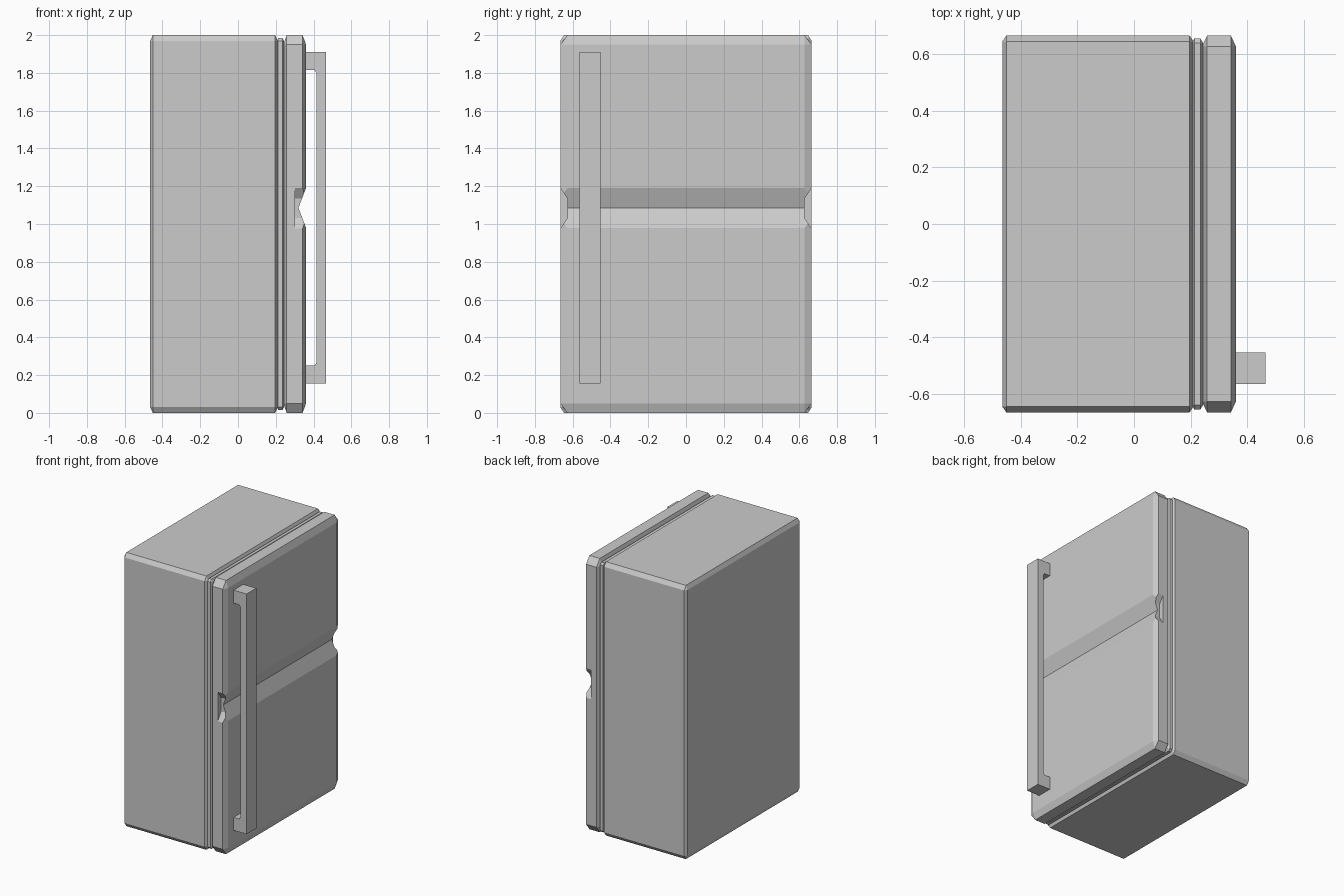
import bpy, bmesh
from mathutils import Vector

if "Cube" in bpy.data.objects:
    bpy.data.objects.remove(bpy.data.objects["Cube"])


def add_object(name, bm):
    bmesh.ops.recalc_face_normals(bm, faces=bm.faces)
    mesh = bpy.data.meshes.new(name)
    bm.to_mesh(mesh)
    bm.free()
    obj = bpy.data.objects.new(name, mesh)
    bpy.context.collection.objects.link(obj)
    return obj


def chamfer_box(name, lo, hi, inset):
    """Box with flat chamfers, separate inset per axis."""
    bm = bmesh.new()
    mid = [(a + b) / 2 for a, b in zip(lo, hi)]
    half = [(b - a) / 2 for a, b in zip(lo, hi)]
    for sx in (-1, 1):
        for sy in (-1, 1):
            for sz in (-1, 1):
                s = (sx, sy, sz)
                for full in range(3):
                    bm.verts.new([mid[i] + s[i] * (half[i] - (0 if i == full else inset[i]))
                                  for i in range(3)])
    bmesh.ops.convex_hull(bm, input=bm.verts[:])
    bmesh.ops.dissolve_limit(bm, angle_limit=0.01, verts=bm.verts[:], edges=bm.edges[:])
    return add_object(name, bm)


def prism(name, profile, offset):
    """Closed profile extruded along offset."""
    bm = bmesh.new()
    face = bm.faces.new([bm.verts.new(p) for p in profile])
    new = bmesh.ops.extrude_face_region(bm, geom=[face])["geom"]
    bmesh.ops.translate(bm, vec=Vector(offset),
                        verts=[v for v in new if isinstance(v, bmesh.types.BMVert)])
    return add_object(name, bm)


def cut(target, cutter):
    mod = target.modifiers.new(cutter.name, 'BOOLEAN')
    mod.operation = 'DIFFERENCE'
    mod.solver = 'EXACT'
    mod.object = cutter
    bpy.context.view_layer.objects.active = target
    bpy.ops.object.modifier_apply(modifier=mod.name)
    bpy.data.objects.remove(cutter)


# Cabinet, seal and door
chamfer_box("cabinet", (-0.465, -0.665, 0), (0.21, 0.665, 2), (0.014, 0.02, 0.03))
chamfer_box("door_seal", (0.205, -0.655, 0.015), (0.243, 0.655, 1.985), (0.008, 0.015, 0.015))
door = chamfer_box("door", (0.24, -0.665, 0), (0.36, 0.665, 2), (0.018, 0.038, 0.05))

# V groove across the door front
cut(door, prism("groove_cutter",
                [(0.40, -0.8, 1.295), (0.32, -0.8, 1.085), (0.40, -0.8, 0.875)], (0, 1.6, 0)))

# Tapered notches at both ends of the groove
for s in (-1, 1):
    outline = [(0.70, 1.243), (0.665, 1.19), (0.628, 1.134),
               (0.628, 1.033), (0.665, 0.975), (0.70, 0.92)]
    cut(door, prism("notch_cutter", [(0.303, s * y, z) for y, z in outline], (0.2, 0, 0)))

# Long handle with a mount at each end
handle = [(0.35, 0.155), (0.465, 0.155), (0.465, 1.91), (0.35, 1.91),
          (0.35, 1.815), (0.405, 1.815), (0.415, 1.80),
          (0.415, 0.265), (0.405, 0.25), (0.35, 0.25)]
prism("door_handle", [(x, -0.565, z) for x, z in handle], (0, 0.112, 0))
